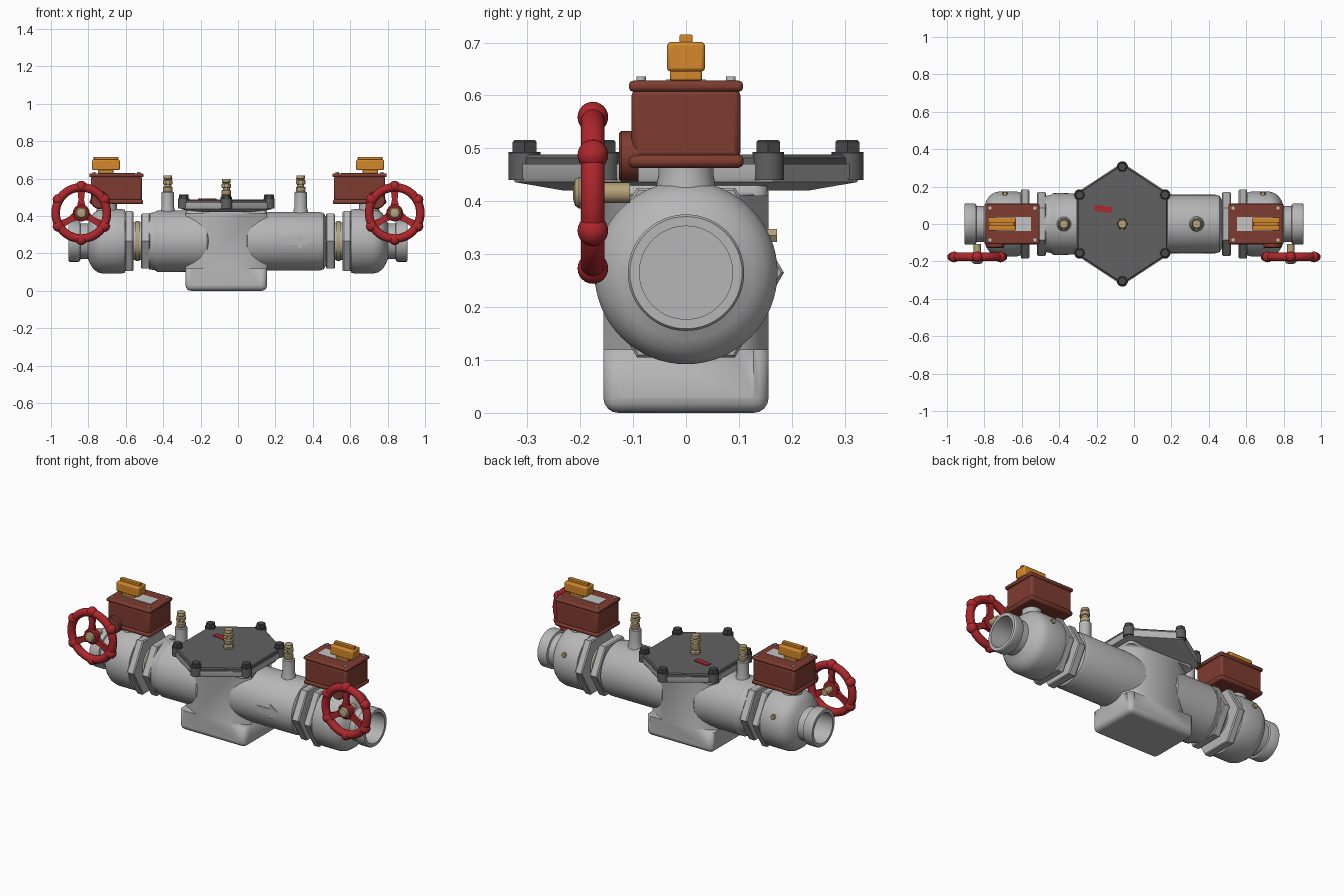
import bpy, bmesh
from math import pi, sin, cos, radians
from mathutils import Vector, Matrix

if "Cube" in bpy.data.objects:
    bpy.data.objects.remove(bpy.data.objects["Cube"])


def material(name, *rgb):
    m = bpy.data.materials.new(name)
    m.use_nodes = True
    m.diffuse_color = (*rgb, 1)
    m.node_tree.nodes["Principled BSDF"].inputs["Base Color"].default_value = (*rgb, 1)
    return m


GREY = material("cast grey", .47, .47, .47)
DARK = material("dark cover grey", .12, .12, .12)
BOLT = material("bolt grey", .07, .07, .07)
BRICK = material("brick red", .21, .045, .03)
RED = material("wheel red", .42, .02, .025)
ORANGE = material("orange", .66, .25, .025)
BRASS = material("brass tan", .46, .36, .19)
LABEL = material("label silver", .55, .55, .55)

AXIS_Z = .265      # height of the pipe centre line
CX = -.0625        # centre of the chamber along the pipe


def finish(name, bm, mat, bevel=0, segments=2, smooth=True):
    bmesh.ops.recalc_face_normals(bm, faces=bm.faces)
    me = bpy.data.meshes.new(name)
    bm.to_mesh(me)
    bm.free()
    ob = bpy.data.objects.new(name, me)
    bpy.context.collection.objects.link(ob)
    me.materials.append(mat)
    bpy.ops.object.select_all(action='DESELECT')
    ob.select_set(True)
    bpy.context.view_layer.objects.active = ob
    if smooth:
        bpy.ops.object.shade_smooth_by_angle(angle=radians(32))
    if bevel:
        b = ob.modifiers.new("bevel", 'BEVEL')
        b.width, b.segments, b.limit_method = bevel, segments, 'ANGLE'
    return ob


def lathe(name, profile, mat, loc, axis=(0, 0, 1), sides=48, turn=0, bevel=0):
    """Revolve (distance, radius) pairs about an axis."""
    rot = Vector((0, 0, 1)).rotation_difference(Vector(axis)).to_matrix().to_4x4()
    mtx = Matrix.Translation(loc) @ rot @ Matrix.Rotation(turn, 4, 'Z')
    bm = bmesh.new()
    rings = []
    for h, r in profile:
        rings.append([bm.verts.new(mtx @ Vector((r * cos(2 * pi * i / sides), r * sin(2 * pi * i / sides), h)))
                      for i in range(sides)])
    for a, b in zip(rings, rings[1:]):
        for i in range(sides):
            j = (i + 1) % sides
            bm.faces.new((a[i], a[j], b[j], b[i]))
    bm.faces.new(rings[0])
    bm.faces.new(rings[-1])
    return finish(name, bm, mat, bevel)


def box(name, lo, hi, mat, bevel=0, segments=2):
    bm = bmesh.new()
    bmesh.ops.create_cube(bm, size=1)
    lo, hi = Vector(lo), Vector(hi)
    for v in bm.verts:
        v.co = Vector([(a + b) / 2 + c * (b - a) for a, b, c in zip(lo, hi, v.co)])
    return finish(name, bm, mat, bevel, segments)


def prism(name, pts, levels, mat, centre=(0, 0), bevel=0, mtx=Matrix()):
    """Stack a flat outline at (height, scale) levels."""
    bm = bmesh.new()
    rings = [[bm.verts.new(mtx @ Vector((centre[0] + x * s, centre[1] + y * s, z))) for x, y in pts]
             for z, s in levels]
    n = len(pts)
    for a, b in zip(rings, rings[1:]):
        for i in range(n):
            bm.faces.new((a[i], a[(i + 1) % n], b[(i + 1) % n], b[i]))
    bm.faces.new(rings[0])
    bm.faces.new(rings[-1])
    return finish(name, bm, mat, bevel)


# Central chamber with a wedge relieved at each corner beside the pipe
chamber = box("chamber", (-.28, -.156, 0), (.155, .156, .445), GREY, .028, 4)
bpy.ops.object.modifier_apply(modifier="bevel")
for sx in (-1, 1):
    for sy in (-1, 1):
        wedge = [(sx * .105, sy * .157), (sx * .23, sy * .085), (sx * .23, sy * .17), (sx * .105, sy * .17)]
        cutter = prism("corner_cutter", wedge, [(.12, 1), (.41, 1)], GREY, (CX, 0))
        cutter.hide_render = True
        cut = chamber.modifiers.new("cut", 'BOOLEAN')
        cut.operation, cut.object, cut.solver = 'DIFFERENCE', cutter, 'EXACT'
        bpy.context.view_layer.objects.active = chamber
        bpy.ops.object.modifier_apply(modifier="cut")
        bpy.data.objects.remove(cutter)

# Main pipe on both sides of the chamber
lathe("left_pipe", [(0, .1), (.05, .157), (.435, .157), (.458, .15), (.47, .13)], GREY, (0, 0, AXIS_Z), (1, 0, 0), 64)
lathe("right_pipe", [(.1, .1), (.165, .163), (.43, .165), (.445, .155), (.475, .15)], GREY, (0, 0, AXIS_Z), (-1, 0, 0), 64)

# Flow arrow on the front of the pipe
arrow = [(.235, -.018), (.32, -.018), (.32, -.042), (.39, 0), (.32, .042), (.32, .018), (.235, .018)]
front_plane = Matrix.Translation((0, -.15, AXIS_Z)) @ Matrix.Rotation(pi / 2, 4, 'X')
prism("flow_arrow", arrow, [(0, 1), (.009, 1)], GREY, mtx=front_plane)

# Hexagonal flange, cover and bolts
hexagon = [(0, -.328), (.245, -.167), (.245, .167), (0, .328), (-.245, .167), (-.245, -.167)]
prism("chamber_flange", hexagon, [(.42, .7), (.436, .985), (.444, 1), (.47, 1)], GREY, (CX, 0))
prism("cover_plate", hexagon, [(.47, .98), (.482, .98), (.488, .96)], DARK, (CX, 0))
for x, y in hexagon:
    spot = (CX + x * .93, y * .93, 0)
    lathe("bolt_boss", [(.44, .03), (.489, .03)], DARK, spot, sides=24)
    lathe("bolt_washer", [(.487, .03), (.493, .03)], BOLT, spot, sides=24)
    lathe("bolt_head", [(.493, .026), (.512, .026), (.516, .022)], BOLT, spot, sides=6)
tag = Matrix.Translation((-.165, .08, .486)) @ Matrix.Rotation(radians(-8), 4, 'Z')
prism("cover_tag", [(-.048, -.016), (.048, -.016), (.048, .016), (-.048, .016)], [(0, 1), (.006, 1)], RED, mtx=tag)


# Test cocks on the pipe and cover
def test_cock(x, z):
    lathe("test_cock", [(z, .02), (z + .012, .026), (z + .026, .026), (z + .03, .019), (z + .04, .019), (z + .044, .026),
                        (z + .062, .026), (z + .066, .018), (z + .072, .024), (z + .088, .022)], BRASS, (x, 0, 0), sides=24)
    lathe("test_cock_screw", [(0, .012), (.032, .012)], BRASS, (x, 0, z + .053), (0, -1, 0), 16)


for x in (-.375, .335):
    lathe("cock_boss", [(.4, .042), (.43, .038), (.45, .033), (.525, .033), (.53, .028)], GREY, (x, 0, 0), sides=32)
    test_cock(x, .527)
lathe("cover_cock_base", [(.48, .03), (.5, .03), (.512, .02)], BRASS, (CX, 0, 0), sides=6)
test_cock(CX, .509)


def hand_wheel(s):
    hub = Vector((s * .838, -.176, .416))
    bm = bmesh.new()
    big, small, n, m = .137, .023, 48, 14

    def rim_point(i, k):
        a, b = 2 * pi * i / n, 2 * pi * k / m
        r = big + small * cos(b)
        return hub + Vector((r * cos(a), small * sin(b), r * sin(a)))
    grid = [[bm.verts.new(rim_point(i, k)) for k in range(m)] for i in range(n)]
    for i in range(n):
        for k in range(m):
            i2, k2 = (i + 1) % n, (k + 1) % m
            bm.faces.new((grid[i][k], grid[i2][k], grid[i2][k2], grid[i][k2]))
    for k in range(6):
        a = pi / 2 + k * pi / 3
        out = Vector((cos(a), 0, sin(a)))
        # Finger grips
        bmesh.ops.create_uvsphere(bm, u_segments=16, v_segments=12, radius=.029,
                                  matrix=Matrix.Translation(hub + out * .143))
        # Spokes to alternate grips
        if k % 2 == 0:
            side = Vector((-sin(a), 0, cos(a)))
            deep = Vector((0, .009, 0))
            ends = [[bm.verts.new(hub + out * r + side * w * p + deep * q) for p, q in
                     ((-1, -1), (1, -1), (1, 1), (-1, 1))] for r, w in ((.02, .026), (.07, .015), (.137, .022))]
            for e, f in zip(ends, ends[1:]):
                for i in range(4):
                    j = (i + 1) % 4
                    bm.faces.new((e[i], e[j], f[j], f[i]))
    finish("hand_wheel", bm, RED)
    lathe("wheel_hub", [(-.014, .045), (.012, .045), (.018, .038)], RED, hub, (0, -1, 0), 32)
    lathe("wheel_shaft", [(-.07, .019), (.012, .019), (.013, .03), (.026, .03), (.034, .024), (.038, .01)],
          BRASS, hub, (0, -1, 0), 32)


# Shut-off valve assemblies, mirrored at each end
for s in (-1, 1):
    centre, along = (0, 0, AXIS_Z), (s, 0, 0)
    lathe("valve_body", [(.6, .15), (.605, .168), (.625, .173), (.725, .173), (.75, .166), (.772, .15), (.788, .127),
                         (.797, .105), (.803, .096), (.842, .096), (.845, .106), (.852, .11), (.9, .11), (.906, .106),
                         (.906, .088), (.76, .088)], GREY, centre, along, 64)
    # Hexagonal union flanges and the seal between them
    for name, a, b, r in (("inner_hex", .47, .518, .17), ("outer_hex", .56, .605, .185)):
        lathe(name, [(a, r * .97), (a + .006, r), (b - .006, r), (b, r * .97)], GREY, centre, along, 6, pi / 2)
    for o in [o for o in bpy.data.objects if o.name.startswith(("inner_hex", "outer_hex"))]:
        # keep hexagon points on the sides
        ys = max(v.co.y for v in o.data.vertices)
        zs = max(v.co.z for v in o.data.vertices) - AXIS_Z
        if zs > ys:
            o.data.transform(Matrix.Translation(centre) @ Matrix.Rotation(pi / 2, 4, 'X')
                             @ Matrix.Translation((0, 0, -AXIS_Z)))
    lathe("union_neck", [(.51, .1), (.57, .1)], GREY, centre, along)
    lathe("union_seal", [(.527, .107), (.547, .107)], BRASS, centre, along)
    lathe("body_plug", [(.15, .014), (.172, .014)], BRASS, (s * .69, 0, .335), (0, 1, 0), 6)

    # Gear housing with lid, screws and label
    def span(a, b):
        return min(s * a, s * b), max(s * a, s * b)

    def slab(name, xs, y, z0, z1, mat, bevel):
        x0, x1 = span(*xs)
        return box(name, (x0, -y, z0), (x1, y, z1), mat, bevel)
    lathe("housing_neck", [(.41, .06), (.45, .052), (.47, .052)], GREY, (s * .7, 0, 0))
    slab("housing_base", (.507, .793), .109, .463, .488, BRICK, .01)
    slab("housing", (.513, .787), .103, .48, .612, BRICK, .012)
    slab("housing_lid", (.505, .795), .108, .607, .628, BRICK, .008)
    slab("housing_label", (.55, .74), .038, .625, .63, LABEL, 0)
    lathe("housing_boss", [(.09, .048), (.122, .048), (.127, .043)], BRICK, (s * .74, 0, .485), (0, -1, 0), 32)
    for x in (.53, .77):
        for y in (-.085, .085):
            lathe("lid_screw", [(.62, .009), (.636, .009)], LABEL, (s * x, y, 0), sides=12)
    # Position indicator
    lathe("indicator_stem", [(.62, .03), (.65, .03)], ORANGE, (s * .706, 0, 0), sides=32)
    slab("indicator_base", (.665, .748), .03, .628, .65, ORANGE, .004)
    slab("indicator_handle", (.632, .78), .036, .645, .701, ORANGE, .007)
    slab("indicator_ridge", (.64, .772), .012, .695, .715, ORANGE, .002)
    hand_wheel(s)
